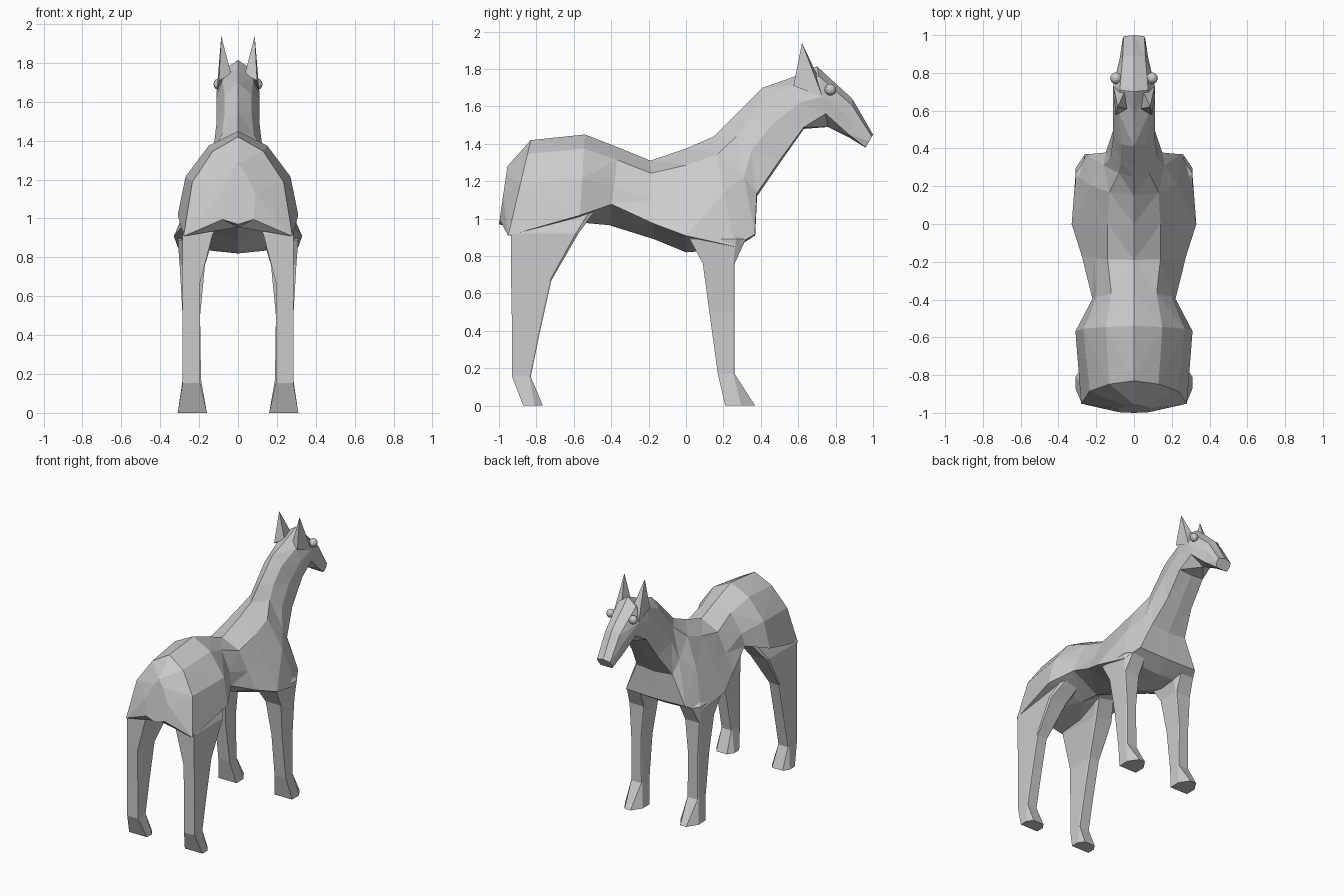
import bpy, bmesh
from mathutils import Vector

if "Cube" in bpy.data.objects:
    bpy.data.objects.remove(bpy.data.objects["Cube"])


def loft(name, rings):
    """Skin closed rings of points, cap both ends, keep flat faces."""
    bm = bmesh.new()
    loops = [[bm.verts.new(p) for p in r] for r in rings]
    n = len(loops[0])
    for a, b in zip(loops, loops[1:]):
        for i in range(n):
            j = (i + 1) % n
            bm.faces.new((a[i], a[j], b[j], b[i]))
    bm.faces.new(loops[0])
    bm.faces.new(loops[-1])
    bmesh.ops.triangulate(bm, faces=bm.faces[:])
    bmesh.ops.recalc_face_normals(bm, faces=bm.faces[:])
    me = bpy.data.meshes.new(name)
    bm.to_mesh(me)
    bm.free()
    ob = bpy.data.objects.new(name, me)
    bpy.context.collection.objects.link(ob)
    return ob


def mirror_x(ob):
    ob.modifiers.new("mirror", 'MIRROR').use_mirror_merge = False


def body_ring(yt, zt, yb, zb, upper, mid, low, t_low):
    """Eight-sided ring between a top and a bottom centre point."""
    top, bot = Vector((0, yt, zt)), Vector((0, yb, zb))
    half = [(0.16, upper), (0.5, mid), (t_low, low)]
    right = [top.lerp(bot, t) + Vector((w, 0, 0)) for t, w in half]
    left = [top.lerp(bot, t) - Vector((w, 0, 0)) for t, w in reversed(half)]
    return [top] + right + [bot] + left


# body: rump, hips, waist, shoulders and chest
# (top y, top z, bottom y, bottom z, three half widths, height of lowest side point)
torso = [
    (-.955, 1.28, -1.0, .97, .04, .09, .08, .92),
    (-.83, 1.42, -.94, .955, .13, .235, .28, 1.10),
    (-.54, 1.45, -.57, .98, .15, .27, .31, .92),
    (-.36, 1.38, -.41, .965, .12, .20, .22, .73),
    (-.19, 1.31, -.17, .89, .14, .21, .275, .80),
    (.00, 1.375, .00, .82, .14, .235, .33, .84),
    (.15, 1.44, .26, .84, .13, .23, .31, .98),
    (.25, 1.54, .37, .91, .08, .16, .25, .99),
]
# neck and head
neck_head = [
    (.32, 1.61, .38, 1.12, .07, .125, .15, .97),
    (.41, 1.70, .50, 1.295, .07, .11, .11, .97),
    (.58, 1.76, .63, 1.48, .08, .11, .105, .97),
    (.70, 1.815, .76, 1.49, .075, .11, .10, .78),
    (.89, 1.64, .87, 1.435, .06, .075, .07, .93),
    (1.0, 1.45, .96, 1.38, .055, .06, .05, .98),
]
loft("body", [body_ring(*r) for r in torso + neck_head])


# legs with hooves: (z, y back, y front, x inner, x outer, front corner cut)
def leg(name, sections):
    rings = [[(xi, yb, z), (xo, yb, z), (xo, yf - 1.5 * c, z), (xo - c, yf, z),
              (xi + c, yf, z), (xi, yf - 1.5 * c, z)]
             for z, yb, yf, xi, xo, c in sections]
    mirror_x(loft(name, rings))


leg("front_leg", [
    (0, .21, .37, .16, .31, .05),
    (.17, .17, .26, .19, .285, .005),
    (.50, .125, .26, .195, .285, .005),
    (.76, .09, .26, .17, .30, .005),
    (.89, .02, .32, .13, .31, .035),
    (.98, .04, .25, .13, .24, .03),
])
leg("back_leg", [
    (0, -.87, -.765, .16, .31, .03),
    (.155, -.93, -.83, .195, .285, .005),
    (.40, -.93, -.78, .195, .285, .005),
    (.67, -.935, -.72, .195, .285, .005),
    (.92, -.935, -.575, .13, .285, .01),
    (1.08, -.88, -.46, .06, .22, .02),
])

# ears: four-sided spikes rising from the sides of the crown
tip = Vector((.086, .62, 1.94))
base = [(.035, .61, 1.74), (.098, .575, 1.71), (.11, .73, 1.65), (.05, .70, 1.77)]
mirror_x(loft("ear", [base, [tip.lerp(Vector(p), .02) for p in base]]))

# eyes
for side in (-1, 1):
    bpy.ops.mesh.primitive_uv_sphere_add(segments=12, ring_count=8, radius=.031,
                                         location=(side * .095, .772, 1.69))
    bpy.context.object.name = "eye"
